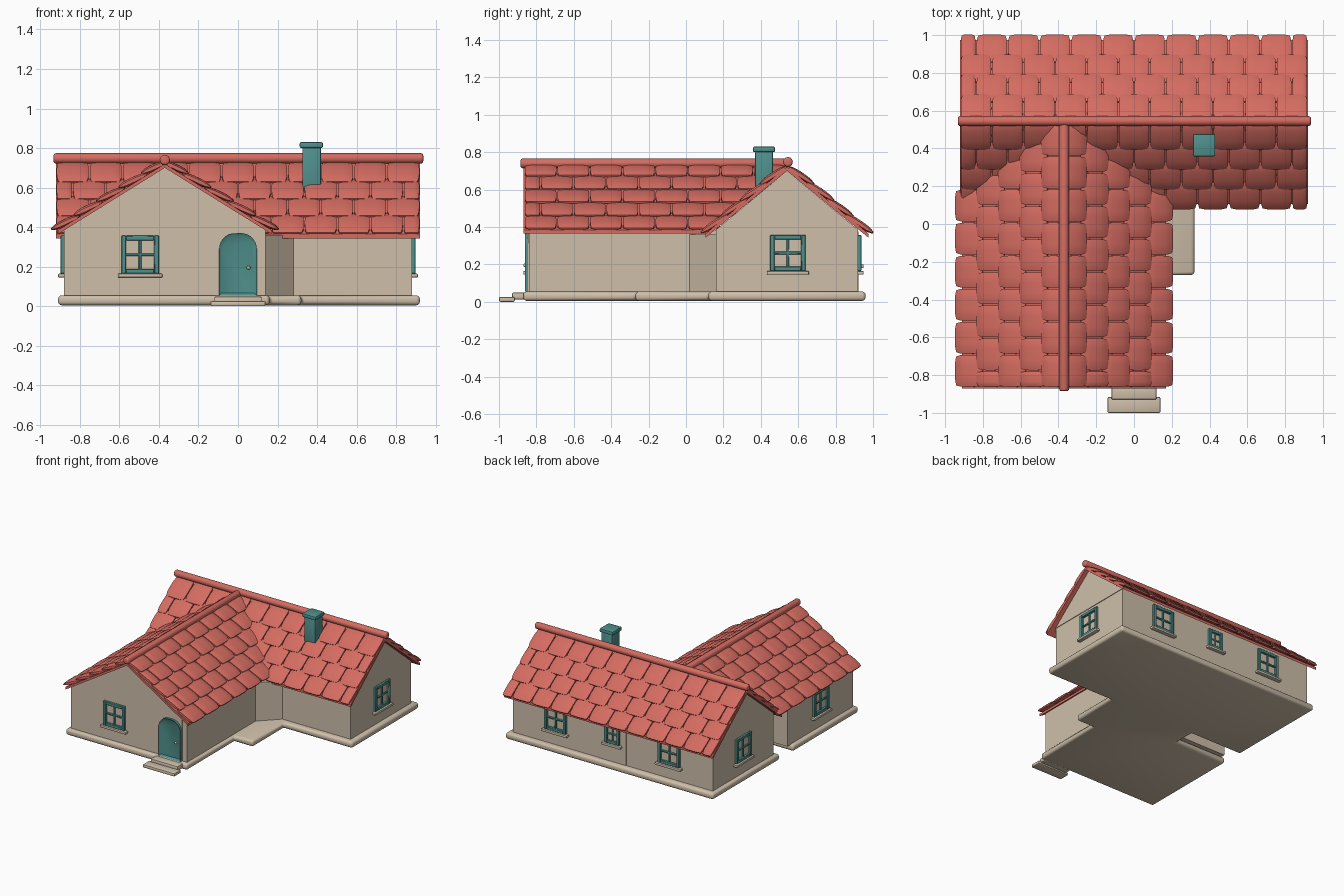
import bpy, bmesh, math
from mathutils import Matrix, Vector

if "Cube" in bpy.data.objects:
    bpy.data.objects.remove(bpy.data.objects["Cube"], do_unlink=True)


def material(name, rgb):
    m = bpy.data.materials.new(name)
    m.use_nodes = True
    m.diffuse_color = (*rgb, 1)
    m.node_tree.nodes["Principled BSDF"].inputs["Base Color"].default_value = (*rgb, 1)
    return m


PLASTER = material("beige plaster", (0.62, 0.52, 0.40))
TILE = material("red clay", (0.66, 0.15, 0.12))
TEAL = material("teal paint", (0.08, 0.28, 0.265))


def finish(name, bm, mat, bevel=0.0, segments=2, smooth=True):
    bmesh.ops.recalc_face_normals(bm, faces=bm.faces)
    if bevel:
        sharp = [e for e in bm.edges if e.calc_face_angle(0) > 0.5]
        bmesh.ops.bevel(bm, geom=sharp, offset=bevel, segments=segments,
                        profile=0.5, affect='EDGES')
    me = bpy.data.meshes.new(name)
    bm.to_mesh(me)
    bm.free()
    me.materials.append(mat)
    ob = bpy.data.objects.new(name, me)
    bpy.context.collection.objects.link(ob)
    if smooth:
        bpy.ops.object.select_all(action='DESELECT')
        ob.select_set(True)
        bpy.context.view_layer.objects.active = ob
        bpy.ops.object.shade_smooth_by_angle(angle=math.radians(40))
    return ob


def add_box(bm, x, y, z, place=Matrix()):
    """Box from (min, max) ranges."""
    size = Matrix.Diagonal((x[1] - x[0], y[1] - y[0], z[1] - z[0], 1))
    mid = Matrix.Translation((sum(x) / 2, sum(y) / 2, sum(z) / 2))
    bmesh.ops.create_cube(bm, size=1, matrix=place @ mid @ size)


def box(name, x, y, z, mat, bevel=0.0):
    bm = bmesh.new()
    add_box(bm, x, y, z)
    return finish(name, bm, mat, bevel)


def prism(name, points, push, mat, bevel=0.0, segments=2):
    """Flat outline pushed along a vector."""
    bm = bmesh.new()
    face = bm.faces.new([bm.verts.new(p) for p in points])
    out = bmesh.ops.extrude_face_region(bm, geom=[face], use_keep_orig=True)
    bmesh.ops.translate(bm, vec=push, verts=[g for g in out["geom"]
                                             if isinstance(g, bmesh.types.BMVert)])
    return finish(name, bm, mat, bevel, segments)


# Rounded plinth with the side recess and the corner terrace
outline = [(-.91, -.87), (.16, -.87), (.16, -.27), (.32, -.27), (.32, .12), (.92, .12),
           (.92, .96), (-.91, .96), (-.91, .12), (-.45, .12), (-.45, -.05), (-.91, -.05)]
prism("plinth", [(x, y, 0.005) for x, y in outline], (0, 0, .05), PLASTER, .018, 3)

# Walls and gables
WALL, APEX = .385, .70
box("rear_walls", (-.88, .88), (.16, .92), (.05, WALL), PLASTER)
box("front_walls", (-.88, .14), (-.84, -.02), (.05, WALL), PLASTER)
box("link_walls", (-.43, .14), (-.03, .17), (.05, WALL), PLASTER)
prism("corner_wall", [(.13, .01, .05), (.28, .16, .05), (.13, .17, .05)],
      (0, 0, .31), PLASTER)
prism("rear_gable", [(-.885, .16, WALL), (-.885, .92, WALL), (-.885, .54, APEX)],
      (1.77, 0, 0), PLASTER)
prism("front_gable", [(-.88, -.845, WALL), (.14, -.845, WALL), (-.37, -.845, APEX)],
      (0, .83, 0), PLASTER)
# Panel beside the door
box("door_panel", (-.115, .10), (-.844, -.83), (.05, WALL), PLASTER)

# Roof tile template: a pillow with thin ends and rounded corners
tile_bm = bmesh.new()
bmesh.ops.create_cube(tile_bm, size=2)
bmesh.ops.subdivide_edges(tile_bm, edges=tile_bm.edges[:], cuts=5, use_grid_fill=True)
tile_points = []
for v in tile_bm.verts:
    x, y, z = v.co
    tile_points.append(Vector((x * (1 - .1 * y ** 4), y * (1 - .06 * x ** 4),
                               z * (1 - .7 * abs(y) ** 3) * (1 - .5 * x ** 6))))
tile_faces = [[v.index for v in f.verts] for f in tile_bm.faces]
tile_bm.free()


def tiled_slope(name, ridge, along, out, slope, eave, pitch, rows, reach, start, width, end):
    """Rows of staggered tiles from eave to ridge; end(d) limits each row."""
    bm = bmesh.new()
    for row in range(rows):
        low = eave - pitch * row
        high = max(low - reach, -.01)

        def on_slope(d, lift):
            return ridge + out * d + Vector((0, 0, lift - slope * d))
        a, b = on_slope(low, .046), on_slope(high, .024)
        down = (a - b).normalized()
        normal = along.cross(down)
        s = start
        first = width / 2 if row % 2 == HALF_FIRST[name[:4]] else width
        while s < end(low) - .01:
            w = first if s == start else width
            w = min(w, end(low) - s) if name.startswith("rear") else w
            c = (a + b) / 2 + along * (s + w / 2)
            m = Matrix((along * (w / 2 - .003), down * ((a - b).length / 2),
                        normal * .018)).transposed()
            vs = [bm.verts.new(m @ p + c) for p in tile_points]
            for f in tile_faces:
                bm.faces.new([vs[i] for i in f])
            s += w
    finish(name, bm, TILE)


HALF_FIRST = {"rear": 0, "fron": 1}
X, Y = Vector((1, 0, 0)), Vector((0, 1, 0))
REAR, FRONT = .82, .62          # roof slopes
VALLEY = FRONT / REAR           # run of the valley per unit from the front ridge
for side, label in ((1, "a"), (-1, "b")):
    tiled_slope("rear_tiles_" + label, Vector((0, .54, APEX)), X, Y * side, REAR,
                .46, .105, 4, .145, -.92, 1.84 / 11, lambda d: .92)
    tiled_slope("front_tiles_" + label, Vector((-.37, 0, APEX)), Y, X * side, FRONT,
                .575, .114, 5, .145, -.865, .175, lambda d: .48 - VALLEY * d)
    # Boards under the tiles
    y, z = .54 + side * .435, APEX - REAR * .435
    prism("rear_deck_" + label, [(-.92, .54, APEX), (.92, .54, APEX), (.92, y, z),
                                 (-.92, y, z)], (0, 0, .022), TILE)
    x, z = -.37 + side * .54, APEX - FRONT * .54
    prism("front_deck_" + label, [(-.37, -.87, APEX), (-.37, .54, APEX),
                                  (x, .54 - VALLEY * .54, z), (x, -.87, z)],
          (0, 0, .02), TILE)


# Ridge rolls
def roll(name, centre, length, axis):
    bm = bmesh.new()
    bmesh.ops.create_cone(bm, cap_ends=True, segments=16, radius1=.026, radius2=.026,
                          depth=length, matrix=Matrix.Translation(centre)
                          @ Matrix.Rotation(math.pi / 2, 4, axis))
    caps = [f for f in bm.faces if len(f.verts) > 4]
    rim = [e for f in caps for e in f.edges]
    bmesh.ops.bevel(bm, geom=rim, offset=.012, segments=3, profile=.5, affect='EDGES')
    finish(name, bm, TILE)


roll("rear_ridge", (.002, .545, .748), 1.87, 'Y')
roll("front_ridge", (-.37, -.175, .74), 1.42, 'X')

# Chimney
box("chimney", (.325, .42), (.37, .465), (.54, .805), TEAL, .006)
box("chimney_cap", (.312, .43), (.358, .476), (.80, .83), TEAL, .008)


# Windows: frame, cross bars and sill, facing local -y
def window(name, x, y, turn, w=.095, z0=.165, z1=.357):
    place = Matrix.Translation((x, y, 0)) @ Matrix.Rotation(math.radians(turn), 4, 'Z')
    t, face = .024, (-.018, .01)
    bm = bmesh.new()
    for s in (-1, 1):
        add_box(bm, sorted((s * w, s * (w - t))), face, (z0, z1), place)
    for z in (z0, z1 - t):
        add_box(bm, (-w + t, w - t), face, (z, z + t), place)
    mid = (z0 + z1) / 2
    add_box(bm, (-.007, .007), (-.01, .01), (z0, z1), place)
    add_box(bm, (-w, w), (-.01, .01), (mid - .007, mid + .007), place)
    finish(name + "_frame", bm, TEAL, .003, 1)
    bm = bmesh.new()
    add_box(bm, (-w - .018, w + .018), (-.03, .01), (z0 - .02, z0), place)
    finish(name + "_sill", bm, PLASTER, .006)


window("front_window", -.495, -.84, 0)
window("left_end_window", .88, .545, 90)
window("right_end_window", -.88, .545, -90)
window("right_side_window", -.88, -.43, -90)
for sx, label in ((-.5, "right"), (.5, "left")):
    window("back_window_" + label, sx, .92, 180)
window("back_window_small", 0, .92, 180, .066, .2, .35)
# Panel around the small back window
box("back_panel", (-.12, .12), (.91, .923), (.05, WALL - .01), PLASTER)

# Arched door with sunken leaf
bm = bmesh.new()
arch = [(-.095, .055), (.095, .055)]
for i in range(17):
    a = math.pi * i / 16
    arch.append((.08 * math.cos(a) + (.015 if i <= 8 else -.015), .29 + .08 * math.sin(a)))
front = bm.faces.new([bm.verts.new((x, -.835, z)) for x, z in arch])
out = bmesh.ops.extrude_face_region(bm, geom=[front], use_keep_orig=True)
bmesh.ops.translate(bm, vec=(0, -.027, 0),
                    verts=[g for g in out["geom"] if isinstance(g, bmesh.types.BMVert)])
bmesh.ops.recalc_face_normals(bm, faces=bm.faces)
leaf = [f for f in bm.faces if f.normal.y < -.9]
bmesh.ops.inset_region(bm, faces=leaf, thickness=.018)
bmesh.ops.translate(bm, vec=(0, .012, 0), verts=list({v for f in leaf for v in f.verts}))
finish("door", bm, TEAL)
bm = bmesh.new()
bmesh.ops.create_uvsphere(bm, u_segments=12, v_segments=8, radius=.01,
                          matrix=Matrix.Translation((.053, -.86, .195)))
finish("door_knob", bm, PLASTER)

# Door steps
box("upper_step", (-.12, .12), (-.93, -.85), (.012, .05), PLASTER, .008)
box("lower_step", (-.14, .14), (-1.0, -.915), (0, .026), PLASTER, .008)
